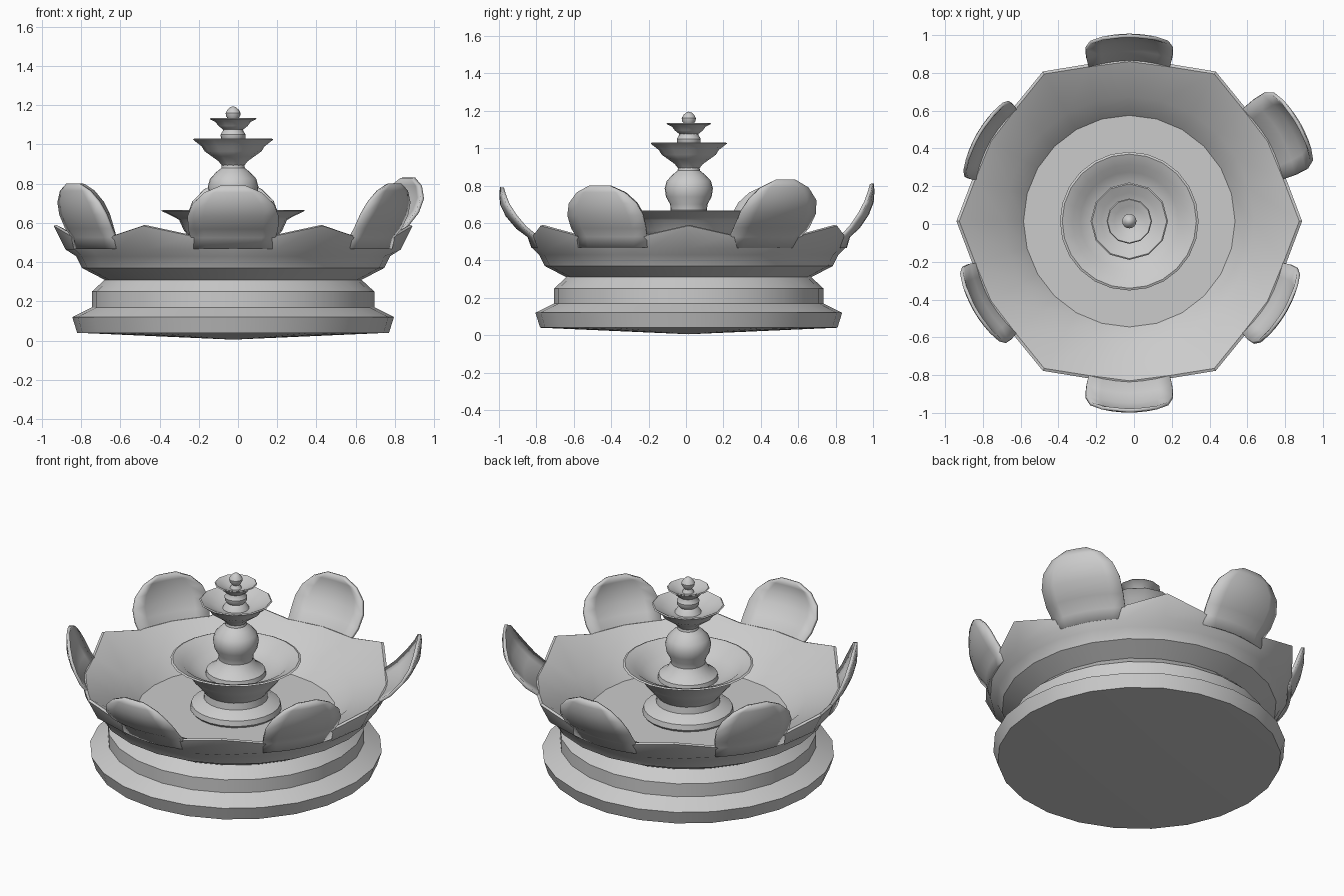
import bpy, bmesh, math
from mathutils import Vector

CX, CY = -0.025, 0.015   # fountain axis


def finish(name, bm, angle=35):
    bmesh.ops.recalc_face_normals(bm, faces=bm.faces)
    me = bpy.data.meshes.new(name)
    bm.to_mesh(me)
    bm.free()
    ob = bpy.data.objects.new(name, me)
    bpy.context.collection.objects.link(ob)
    ob.location = (CX, CY, 0)
    bpy.ops.object.select_all(action='DESELECT')
    ob.select_set(True)
    bpy.context.view_layer.objects.active = ob
    bpy.ops.object.shade_smooth_by_angle(angle=math.radians(angle))
    return ob


def lathe(name, profile, n, shape=None):
    """Revolve (r, z) points; r = 0 becomes a pole."""
    bm = bmesh.new()
    rings = []
    for i, (r, z) in enumerate(profile):
        if r == 0:
            rings.append([bm.verts.new((0, 0, z))] * n)
            continue
        ring = []
        for k in range(n):
            a = 2 * math.pi * k / n
            rr, zz = shape(i, k, r, z) if shape else (r, z)
            ring.append(bm.verts.new((rr * math.cos(a), rr * math.sin(a), zz)))
        rings.append(ring)
    for lo, hi in zip(rings, rings[1:]):
        for k in range(n):
            j = (k + 1) % n
            vs = list(dict.fromkeys((lo[k], lo[j], hi[j], hi[k])))
            bm.faces.new(vs)
    return finish(name, bm)


# Basin: moulded base, scalloped rim and stepped pool
def scallop(i, k, r, z):
    if i in (9, 10):                      # rim rows
        return (r + 0.055, z + 0.05) if k % 4 == 0 else (r, z)
    if i == 8:
        return (r + 0.02, z) if k % 4 == 0 else (r, z)
    return r, z


lathe("basin", [(0, 0.005), (0.795, 0.04), (0.82, 0.12), (0.72, 0.17), (0.72, 0.25),
                (0.655, 0.31), (0.77, 0.37), (0.80, 0.43), (0.835, 0.465),
                (0.86, 0.535), (0.845, 0.54), (0.66, 0.45), (0.56, 0.35), (0, 0.35)],
      24, scallop)


# Large petals: (outward fraction, z, half width) rows, bowed across
ROWS = [(-0.15, 0.47, 0.21), (0.0, 0.53, 0.215), (0.42, 0.575, 0.228), (0.8, 0.64, 0.23),
        (1.0, 0.70, 0.205), (1.03, 0.755, 0.145), (1.0, 0.79, 0.06)]


def petal(name, deg, reach, top):
    bm = bmesh.new()
    a = math.radians(deg)
    out = Vector((math.cos(a), math.sin(a), 0))
    side = Vector((-math.sin(a), math.cos(a), 0))
    grid = []
    for f, z, w in ROWS:
        zz = 0.53 + (z - 0.53) * (top - 0.53) / 0.26 if z > 0.53 else z
        row = []
        for j in range(7):
            s = w * (j / 3 - 1)
            r = 0.855 + f * (reach - 0.855) - 0.8 * s * s
            row.append(bm.verts.new(out * r + side * s + Vector((0, 0, zz))))
        grid.append(row)
    for lo, hi in zip(grid, grid[1:]):
        for j in range(6):
            bm.faces.new((lo[j], lo[j + 1], hi[j + 1], hi[j]))
    ob = finish(name, bm)
    mod = ob.modifiers.new("thickness", 'SOLIDIFY')
    mod.thickness = 0.018
    mod.offset = 0


for i, (deg, reach, top) in enumerate([(30, 1.03, 0.83), (90, 0.98, 0.81), (150, 0.92, 0.80),
                                       (210, 0.94, 0.80), (270, 1.0, 0.79), (330, 0.95, 0.80)]):
    petal(f"petal_{i + 1}", deg, reach, top)

# Foot and lower bowl
lathe("lower_bowl", [(0, 0.34), (0.235, 0.34), (0.257, 0.365), (0.25, 0.395), (0.215, 0.415),
                     (0.18, 0.43), (0.175, 0.47), (0.215, 0.52), (0.25, 0.56), (0.275, 0.615),
                     (0.30, 0.63), (0.367, 0.662), (0.355, 0.667), (0.30, 0.645),
                     (0.26, 0.61), (0.18, 0.575), (0, 0.57)], 24)

# Baluster stem
lathe("stem", [(0, 0.56), (0.17, 0.575), (0.165, 0.60), (0.12, 0.63), (0.097, 0.67),
               (0.10, 0.70), (0.122, 0.74), (0.129, 0.785), (0.118, 0.825), (0.085, 0.86),
               (0.06, 0.88), (0.055, 0.91), (0, 0.92)], 24)

# Middle bowl
lathe("middle_bowl", [(0, 0.885), (0.055, 0.89), (0.075, 0.915), (0.11, 0.94), (0.145, 0.965),
                      (0.16, 0.99), (0.205, 1.025), (0.198, 1.03), (0.15, 1.005),
                      (0.10, 0.98), (0, 0.975)], 12)

# Upper stem
lathe("upper_stem", [(0, 0.97), (0.075, 0.98), (0.06, 1.005), (0.05, 1.015), (0.062, 1.03),
                     (0.064, 1.05), (0.052, 1.07), (0.05, 1.09), (0, 1.09)], 16)

# Top bowl
lathe("top_bowl", [(0, 1.07), (0.05, 1.075), (0.075, 1.095), (0.09, 1.115), (0.12, 1.13),
                   (0.115, 1.135), (0.08, 1.12), (0.05, 1.105), (0, 1.10)], 12)

# Finial
lathe("finial", [(0, 1.09), (0.035, 1.10), (0.022, 1.125), (0.036, 1.145), (0.038, 1.16),
                 (0.028, 1.178), (0.015, 1.19), (0, 1.195)], 16)
